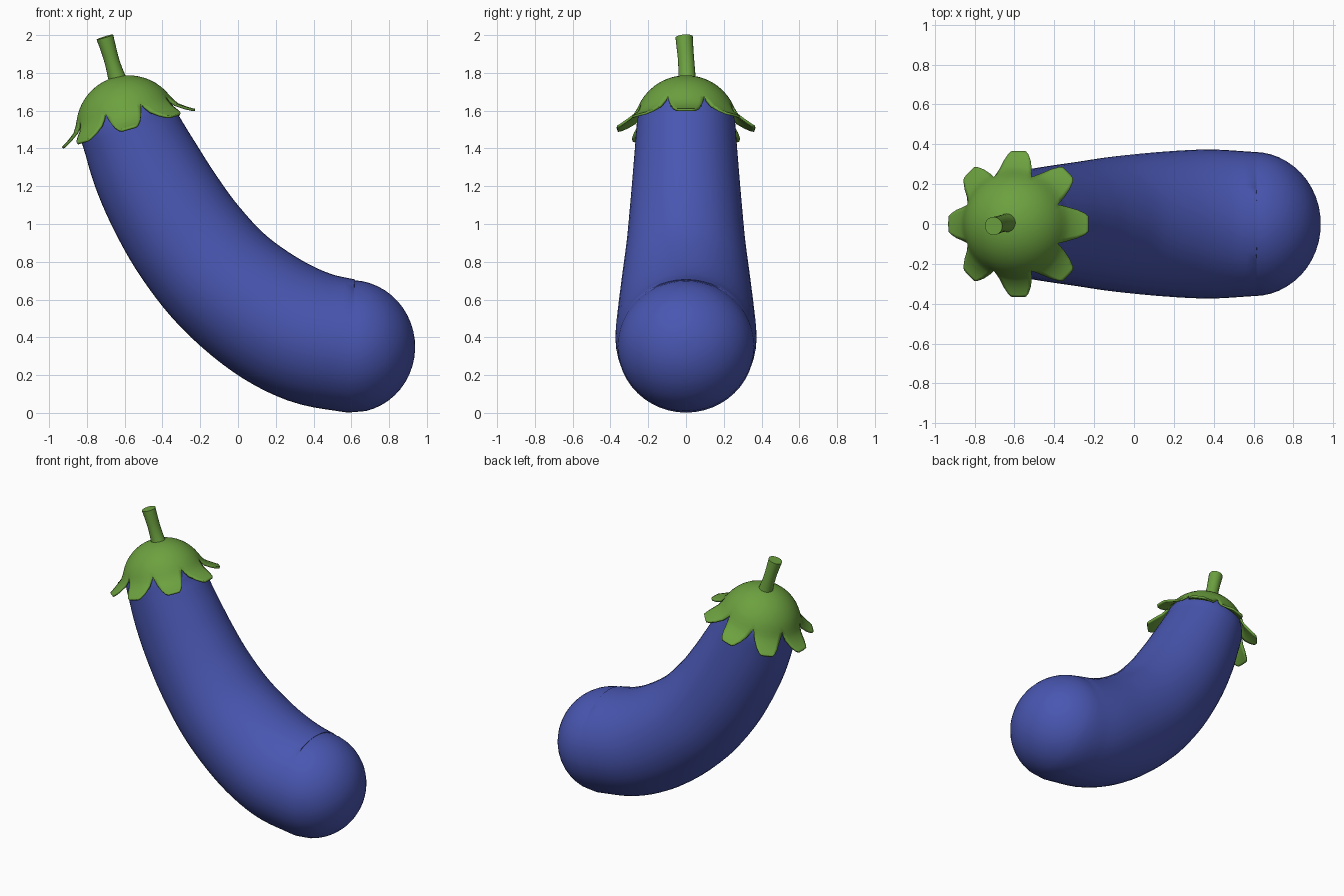
import bpy, bmesh
from math import sin, cos, pi, radians
from mathutils import Vector, Matrix

if "Cube" in bpy.data.objects:
    bpy.data.objects.remove(bpy.data.objects["Cube"])


def material(name, rgb):
    m = bpy.data.materials.new(name)
    m.use_nodes = True
    m.diffuse_color = (*rgb, 1)
    m.node_tree.nodes["Principled BSDF"].inputs["Base Color"].default_value = (*rgb, 1)
    return m


purple = material("violet blue skin", (0.066, 0.094, 0.44))
green = material("leaf green", (0.15, 0.355, 0.05))


def finish(bm, name, mat, angle=50):
    bmesh.ops.remove_doubles(bm, verts=bm.verts, dist=0.0005)
    bmesh.ops.recalc_face_normals(bm, faces=bm.faces)
    me = bpy.data.meshes.new(name)
    bm.to_mesh(me)
    bm.free()
    me.materials.append(mat)
    ob = bpy.data.objects.new(name, me)
    bpy.context.collection.objects.link(ob)
    bpy.ops.object.select_all(action="DESELECT")
    bpy.context.view_layer.objects.active = ob
    ob.select_set(True)
    bpy.ops.object.shade_smooth_by_angle(angle=radians(angle))
    return ob


def skin(bm, rows, closed):
    """Bridge rows of vertices with quads."""
    n = len(rows[0])
    for a, b in zip(rows, rows[1:]):
        for i in range(n if closed else n - 1):
            j = (i + 1) % n
            bm.faces.new((a[i], a[j], b[j], b[i]))


def smooth_path(points, steps):
    """Catmull-Rom through stations of (x, y, z, radius, side radius)."""
    ends = [[2 * p - q for p, q in zip(points[i], points[j])] for i, j in ((0, 1), (-1, -2))]
    pts = [ends[0], *points, ends[1]]
    out = []
    for a, b, c, d in zip(pts, pts[1:], pts[2:], pts[3:]):
        for s in range(steps):
            t = s / steps
            out.append([0.5 * (2 * q + (r - p) * t + (2 * p - 5 * q + 4 * r - u) * t * t
                               + (3 * q - p - 3 * r + u) * t ** 3)
                        for p, q, r, u in zip(a, b, c, d)])
    return out + [list(points[-1])]


def round_cap(station, tip, steps=12):
    """Elliptical end from a station to its tip."""
    out = []
    for k in range(1, steps + 1):
        f = k / steps * pi / 2 * 0.995
        centre = Vector(station[:3]).lerp(Vector(tip), sin(f))
        out.append([*centre, station[3] * cos(f), station[4] * cos(f)])
    return out


def tube(name, stations, sides, mat):
    bm = bmesh.new()
    rows = []
    for i, s in enumerate(stations):
        before = Vector(stations[max(i - 1, 0)][:3])
        after = Vector(stations[min(i + 1, len(stations) - 1)][:3])
        along = (after - before).normalized()
        up = Vector((0, 1, 0)).cross(along).normalized()
        side = along.cross(up)
        rows.append([bm.verts.new(Vector(s[:3]) + up * s[3] * cos(2 * pi * k / sides)
                                  + side * s[4] * sin(2 * pi * k / sides)) for k in range(sides)])
    skin(bm, rows, True)
    bm.faces.new(rows[0])
    bm.faces.new(rows[-1])
    return finish(bm, name, mat)


# Curved fruit body with rounded ends
spine = [(-0.578, 0, 1.51, 0.262, 0.262), (-0.49, 0, 1.31, 0.29, 0.278),
         (-0.385, 0, 1.11, 0.307, 0.295), (-0.25, 0, 0.9, 0.32, 0.315),
         (-0.07, 0, 0.69, 0.332, 0.342), (0.16, 0, 0.51, 0.347, 0.364),
         (0.38, 0, 0.4, 0.354, 0.374), (0.6, 0, 0.352, 0.351, 0.362)]
top_cap = round_cap(spine[0], (-0.649, 0, 1.758))
end_cap = round_cap(spine[-1], (0.936, 0, 0.385))
tube("fruit_body", top_cap[::-1] + smooth_path(spine, 5) + end_cap, 48, purple)

# Stem, slightly bent
stem = [(-0.615, 0.006, 1.7, 0.06, 0.055), (-0.643, 0.005, 1.78, 0.046, 0.046),
        (-0.667, 0.001, 1.86, 0.04, 0.043), (-0.687, -0.005, 1.93, 0.042, 0.044),
        (-0.705, -0.01, 1.99, 0.046, 0.046)]
tube("stem", smooth_path(stem, 3), 20, green)

# Calyx: a dome whose rim splits into eight flared leaves
LEAVES, COLS = 8, 8
bm = bmesh.new()


def polar(r, a, h):
    return bm.verts.new((r * cos(a), r * sin(a), h))


dome_r, rim = 0.277, radians(67)
dome = []
for k in range(11):
    f = max(rim * k / 10, 0.01)
    dome.append([polar(dome_r * sin(f), 2 * pi * (i - COLS / 2) / (LEAVES * COLS), dome_r * cos(f))
                 for i in range(LEAVES * COLS)])
skin(bm, dome, True)
bm.faces.new(dome[0])

# Leaf rows: radius, height, share of the leaf sector covered
leaf_rows = [(dome_r * sin(rim), dome_r * cos(rim), 1), (0.268, 0.082, 0.9),
             (0.288, 0.052, 0.76), (0.325, 0.024, 0.56), (0.355, 0.005, 0.38), (0.367, 0, 0.27)]
for leaf in range(LEAVES):
    rows = [[polar(r, 2 * pi / LEAVES * (leaf + (c / COLS - 0.5) * w), h) for c in range(COLS + 1)]
            for r, h, w in leaf_rows]
    skin(bm, rows, False)
calyx = finish(bm, "calyx", green)
calyx.matrix_world = Matrix.Translation((-0.58, 0, 1.51)) @ Matrix.Rotation(radians(-16), 4, "Y")
shell = calyx.modifiers.new("thickness", "SOLIDIFY")
shell.thickness = 0.013
shell.offset = -1
